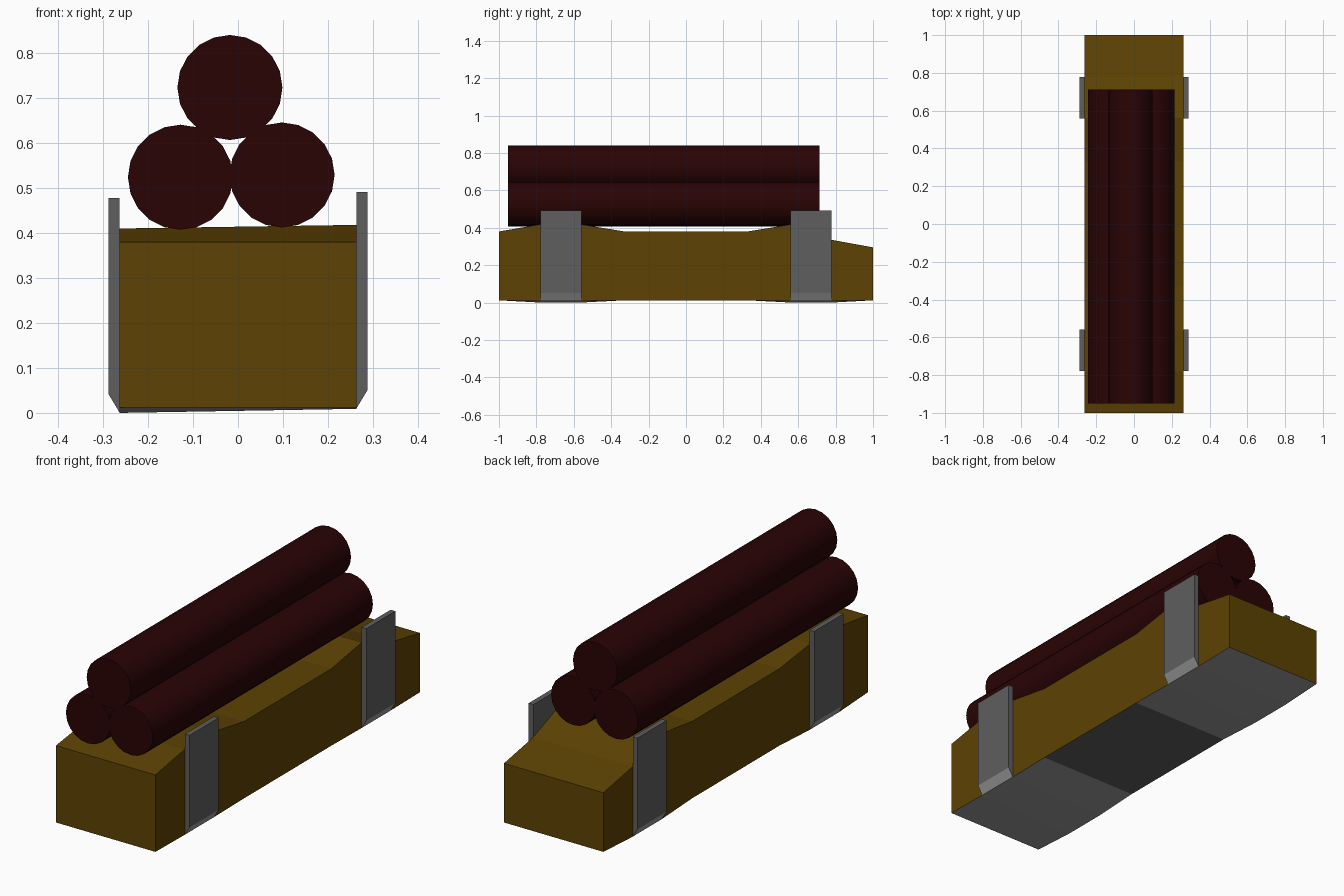
import bpy, bmesh, math
from mathutils import Matrix

if "Cube" in bpy.data.objects:
    bpy.data.objects.remove(bpy.data.objects["Cube"])


def material(name, rgb):
    m = bpy.data.materials.new(name)
    m.diffuse_color = (*rgb, 1)
    m.use_nodes = True
    m.node_tree.nodes["Principled BSDF"].inputs["Base Color"].default_value = m.diffuse_color
    return m


timber = material("timber brown", (0.109, 0.054, 0.001))
bark = material("dark red bark", (0.022, 0.001, 0.0013))
steel = material("steel grey", (0.112, 0.112, 0.112))
light = material("light grey", (0.33, 0.33, 0.33))


def finish(bm, name, mats):
    bmesh.ops.recalc_face_normals(bm, faces=bm.faces)
    me = bpy.data.meshes.new(name)
    bm.to_mesh(me)
    bm.free()
    for m in mats:
        me.materials.append(m)
    ob = bpy.data.objects.new(name, me)
    bpy.context.collection.objects.link(ob)
    return ob


# Bed: cross-sections along y (y, bottom left, bottom right, top left, top right)
W = 0.263
sections = [(-1.0, .012, .012, .38, .38),
            (-.78, .0, .009, .41, .418),
            (-.56, .0, .009, .41, .418),
            (-.33, .012, .012, .38, .38),
            (.33, .012, .012, .38, .38),
            (.56, .0, .009, .41, .418),
            (.78, .0, .009, .335, .335),
            (1.0, .012, .012, .295, .295)]
bm = bmesh.new()
rings = [[bm.verts.new(p) for p in ((-W, y, bl), (W, y, br), (W, y, tr), (-W, y, tl))]
         for y, bl, br, tl, tr in sections]
for a, b in zip(rings, rings[1:]):
    for i in range(4):
        j = (i + 1) % 4
        bm.faces.new((a[i], a[j], b[j], b[i]))
bm.faces.new(rings[0])
bm.faces.new(rings[-1])
bmesh.ops.recalc_face_normals(bm, faces=bm.faces)
for f in bm.faces:
    # underside: light grey at the ends, steel grey in the middle third
    if f.normal.z < -0.8:
        f.material_index = 1 if abs(f.calc_center_median().y) < 0.3 else 2
finish(bm, "bed", (timber, steel, light))


# Stakes: side posts with a light chamfered foot
def stake(name, side, yc):
    foot = 0.0 if side < 0 else 0.009
    top = 0.478 if side < 0 else 0.491
    profile = [(W, foot), (0.288, foot + 0.042), (0.288, top), (W, top)]
    bm = bmesh.new()
    ends = [[bm.verts.new((side * x, yc + dy, z)) for x, z in profile] for dy in (-.11, .11)]
    bm.faces.new(ends[0])
    bm.faces.new(ends[1])
    for i in range(4):
        j = (i + 1) % 4
        f = bm.faces.new((ends[0][i], ends[0][j], ends[1][j], ends[1][i]))
        f.material_index = 1 if i == 0 else 0
    finish(bm, name, (steel, light))


for side, sname in ((-1, "left"), (1, "right")):
    for yc, yname in ((-.668, "front"), (.668, "back")):
        stake(f"stake_{yname}_{sname}", side, yc)


# Logs: stacked in a pyramid
def log(name, x, z):
    bm = bmesh.new()
    bmesh.ops.create_cone(bm, cap_ends=True, segments=20, radius1=.1168, radius2=.1168,
                          depth=1.664,
                          matrix=Matrix.Translation((x, -.119, z)) @ Matrix.Rotation(math.pi / 2, 4, 'X'))
    ob = finish(bm, name, (bark,))
    bpy.ops.object.select_all(action='DESELECT')
    ob.select_set(True)
    bpy.context.view_layer.objects.active = ob
    bpy.ops.object.shade_smooth_by_angle(angle=math.radians(40))


log("log_lower_left", -.128, .524)
log("log_lower_right", .098, .529)
log("log_top", -.018, .7235)
